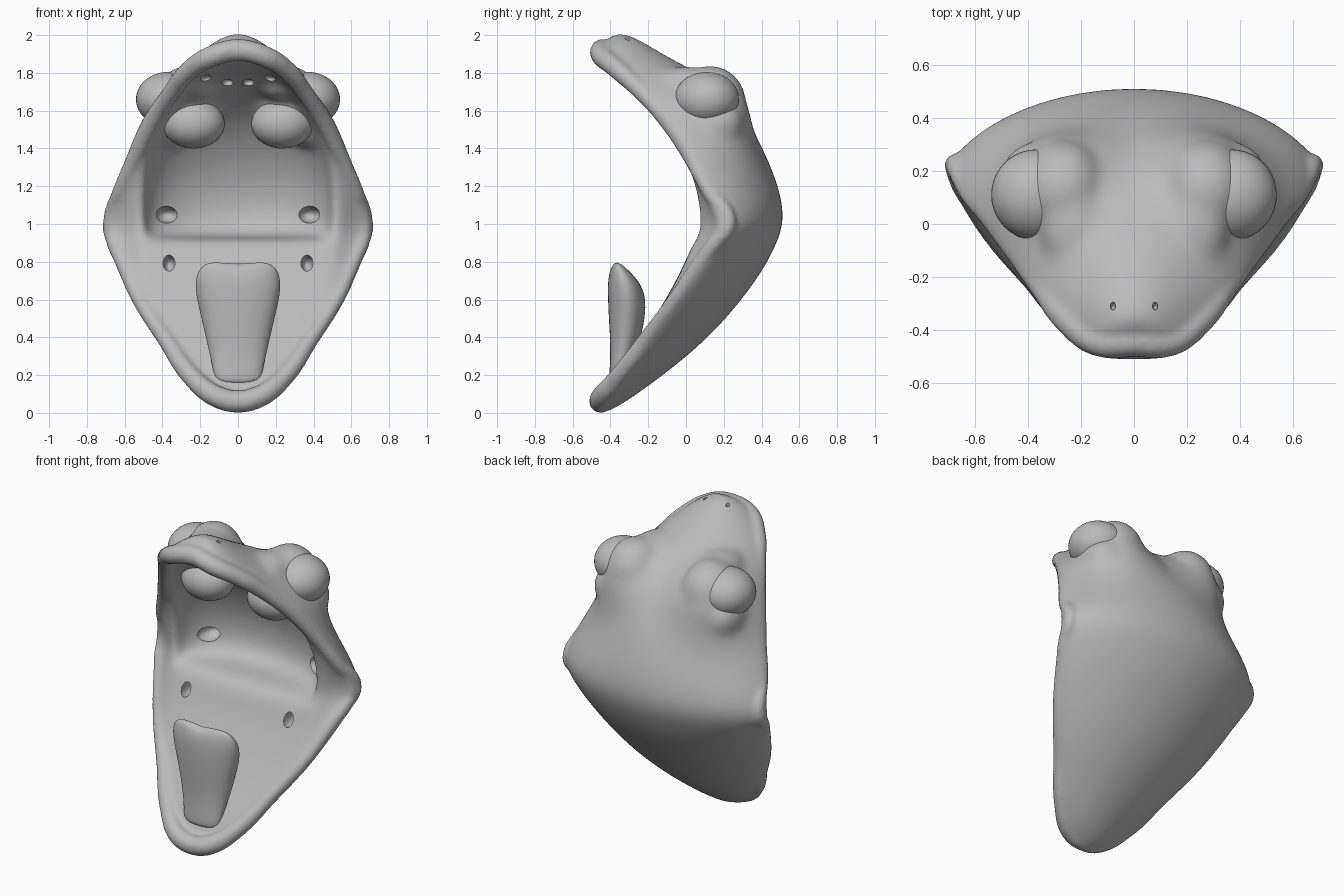
import bpy, bmesh, math
from math import sin, cos, pi, exp
from mathutils import Vector

if "Cube" in bpy.data.objects:
    bpy.data.objects.remove(bpy.data.objects["Cube"], do_unlink=True)

GREY = (0.5, 0.5, 0.5, 1)
clay = bpy.data.materials.new("clay grey")
clay.use_nodes = True
clay.diffuse_color = GREY
clay.node_tree.nodes["Principled BSDF"].inputs["Base Color"].default_value = GREY


def finish(name, bm):
    """Turn a bmesh into a named object with the clay material."""
    bmesh.ops.recalc_face_normals(bm, faces=bm.faces)
    mesh = bpy.data.meshes.new(name)
    bm.to_mesh(mesh)
    bm.free()
    mesh.materials.append(clay)
    obj = bpy.data.objects.new(name, mesh)
    bpy.context.collection.objects.link(obj)
    return obj


def loft(name, rings):
    """Skin a list of closed rings and cap both ends."""
    bm = bmesh.new()
    rows = [[bm.verts.new(p) for p in ring] for ring in rings]
    n = len(rows[0])
    for a, b in zip(rows, rows[1:]):
        for i in range(n):
            j = (i + 1) % n
            bm.faces.new((a[i], a[j], b[j], b[i]))
    bm.faces.new(rows[0])
    bm.faces.new(rows[-1])
    return finish(name, bm)


def ball(name, centre, radii):
    """Smooth ellipsoid."""
    bm = bmesh.new()
    bmesh.ops.create_uvsphere(bm, u_segments=40, v_segments=24, radius=1)
    for v in bm.verts:
        v.co = Vector(c + r * q for c, r, q in zip(centre, radii, v.co))
    return finish(name, bm)


def pair(name, centre, radii):
    """Left and right copies of an ellipsoid."""
    x, y, z = centre
    return [ball("left_" + name, (x, y, z), radii), ball("right_" + name, (-x, y, z), radii)]


def activate(obj, others=()):
    bpy.ops.object.select_all(action='DESELECT')
    for o in (obj, *others):
        o.select_set(True)
    bpy.context.view_layer.objects.active = obj


def modify(obj, kind, **settings):
    """Add a modifier and apply it."""
    mod = obj.modifiers.new(kind.title(), kind)
    for key, value in settings.items():
        setattr(mod, key, value)
    activate(obj)
    bpy.ops.object.modifier_apply(modifier=mod.name)


def melt(obj, parts, iterations):
    """Fuse parts into an object with soft joins."""
    activate(obj, parts)
    bpy.ops.object.join()
    modify(obj, 'REMESH', mode='VOXEL', voxel_size=.013, use_smooth_shade=True)
    modify(obj, 'SMOOTH', factor=.5, iterations=iterations)


def smooth(obj):
    activate(obj)
    bpy.ops.object.shade_smooth_by_angle(angle=math.radians(45))


# Head shell sections, lower lip to upper lip:
# half width, rim (y, z), outer centre (y, z)
OUTER = [
    (.05, -.505, .04, -.47, -.005), (.17, -.48, .085, -.42, -.005), (.295, -.40, .18, -.28, .08),
    (.45, -.235, .40, -.01, .28), (.58, -.09, .60, .205, .48), (.68, .06, .82, .405, .74),
    (.715, .12, .90, .485, .90), (.735, .19, 1.0, .53, 1.03), (.685, .09, 1.17, .488, 1.22),
    (.595, -.02, 1.37, .41, 1.40), (.505, -.14, 1.55, .29, 1.59), (.41, -.27, 1.70, .12, 1.77),
    (.31, -.40, 1.82, -.11, 1.89), (.195, -.48, 1.89, -.29, 2.01), (.09, -.50, 1.93, -.41, 2.025)]
# Mouth lining for the same sections: half width, edge y, centre (y, z)
INNER = [
    (.03, -.48, -.47, .07), (.09, -.42, -.41, .12), (.21, -.385, -.385, .20),
    (.36, -.22, -.21, .43), (.48, -.095, -.09, .63), (.52, .01, 0, .80),
    (.50, .03, .05, .95), (.50, .04, .34, .90), (.50, .03, .36, 1.15),
    (.475, -.02, .28, 1.36), (.40, -.13, .17, 1.53), (.31, -.25, .01, 1.67),
    (.22, -.38, -.17, 1.77), (.12, -.45, -.32, 1.83), (.05, -.47, -.42, 1.855)]
STEPS = 18


def arc(width, edge, centre, power):
    """Arch from the right edge over the centre to the left edge."""
    pts = []
    for i in range(STEPS + 1):
        a = -pi / 2 + pi * i / STEPS
        d = max(cos(a), 0) ** power
        pts.append((width * sin(a), *(e + (c - e) * d for e, c in zip(edge, centre))))
    return pts


rings = []
for (w, ry, rz, cy, cz), (wi, jy, iy, iz) in zip(OUTER, INNER):
    jz = rz + (iz - rz) * .25
    outside = arc(w, (ry, rz), (cy, cz), 1.2)
    lining = arc(wi, (jy, jz), (iy, iz), .8)
    # shallow groove between the lip and the lining
    gx = w + (wi - w) * .4
    gy = ry + (jy - ry) * .4 + max(w - wi - .09, 0) * .35
    gz = rz + (jz - rz) * .4
    rings.append(outside + [(gx, gy, gz)] + lining[::-1] + [(-gx, gy, gz)])
head = loft("head", rings)
modify(head, 'SUBSURF', levels=2)

# Swell the outside of the skull around each eye
moves = []
for v in head.data.vertices:
    side = math.copysign(1, v.co.x)
    way = Vector((.2 * side, .7, .65))
    reach = (v.co - Vector((.31 * side, .14, 1.57))).length
    outward = min(max(v.normal.dot(way) * 2, 0), 1)
    moves.append(way * .17 * outward * exp(-(reach / .21) ** 2))
for v, move in zip(head.data.vertices, moves):
    v.co += move

# Eye mounds, lower lids and brows melt into the head
lumps = pair("mound", (.27, .13, 1.64), (.175, .19, .2))
lumps += pair("lid", (.38, .16, 1.53), (.13, .15, .13))
lumps += pair("brow", (.23, -.01, 1.74), (.13, .18, .095))
melt(head, lumps, 45)

# Rounded lip all the way round the mouth
edge = [(w - .06, ry + .035, rz) for w, ry, rz, cy, cz in OUTER[1:-1]]
path = [(0, -.452, .06)] + edge + [(0, -.445, 1.92)] + [(-x, y, z) for x, y, z in edge[::-1]]
curve = bpy.data.curves.new("lip", 'CURVE')
curve.dimensions = '3D'
curve.bevel_depth = 1
curve.bevel_resolution = 4
spline = curve.splines.new('BEZIER')
spline.bezier_points.add(len(path) - 1)
spline.use_cyclic_u = True
for point, co in zip(spline.bezier_points, path):
    point.co = co
    point.radius = .042 + .025 * (co[2] - 1) ** 4
    point.handle_left_type = point.handle_right_type = 'AUTO'
lip = bpy.data.objects.new("lip", curve)
bpy.context.collection.objects.link(lip)
activate(lip)
bpy.ops.object.convert(target='MESH')
melt(head, [bpy.context.view_layer.objects.active], 9)

# Nostrils, palate openings and throat openings
cutters = []
for centre, radii in (
        ((.08, -.31, 1.985), (.01, .015, .04)),
        ((.055, -.14, 1.75), (.03, .05, .022)),
        ((.165, -.25, 1.765), (.035, .05, .025)),
        ((.375, .23, 1.05), (.06, .1, .045)),
        ((.365, .02, .79), (.033, .1, .045))):
    cutters += pair("opening_cutter", centre, radii)
activate(cutters[0], cutters[1:])
bpy.ops.object.join()
cutter = cutters[0]
cutter.hide_render = True
modify(head, 'BOOLEAN', operation='DIFFERENCE', object=cutter, solver='EXACT')
bpy.data.objects.remove(cutter, do_unlink=True)
head.data.materials.clear()
head.data.materials.append(clay)
smooth(head)

# Eyeballs and the bulges they press into the roof of the mouth
for part in pair("eye", (.37, .11, 1.66), (.17, .172, .145)):
    smooth(part)
for part in pair("palate_bulge", (.235, .03, 1.53), (.165, .14, .13)):
    smooth(part)

# Tongue: height, half width, front y, back y
TONGUE = [(.15, .12, -.41, -.34), (.22, .13, -.405, -.31), (.35, .16, -.40, -.25),
          (.5, .195, -.41, -.215), (.62, .225, -.415, -.21), (.72, .23, -.415, -.25),
          (.79, .19, -.40, -.32), (.80, .12, -.385, -.35)]
rings = []
for z, w, front, back in TONGUE:
    ring = []
    for i in range(20):
        a = 2 * pi * i / 20
        x = w * math.copysign(abs(cos(a)) ** .8, cos(a))
        y = (front + back) / 2 + (back - front) / 2 * sin(a)
        notch = .03 * max(z - .6, 0) / .2 * (1 - abs(x) / w)
        ring.append((x, y, z - notch))
    rings.append(ring)
tongue = loft("tongue", rings)
modify(tongue, 'SUBSURF', levels=2)
smooth(tongue)
